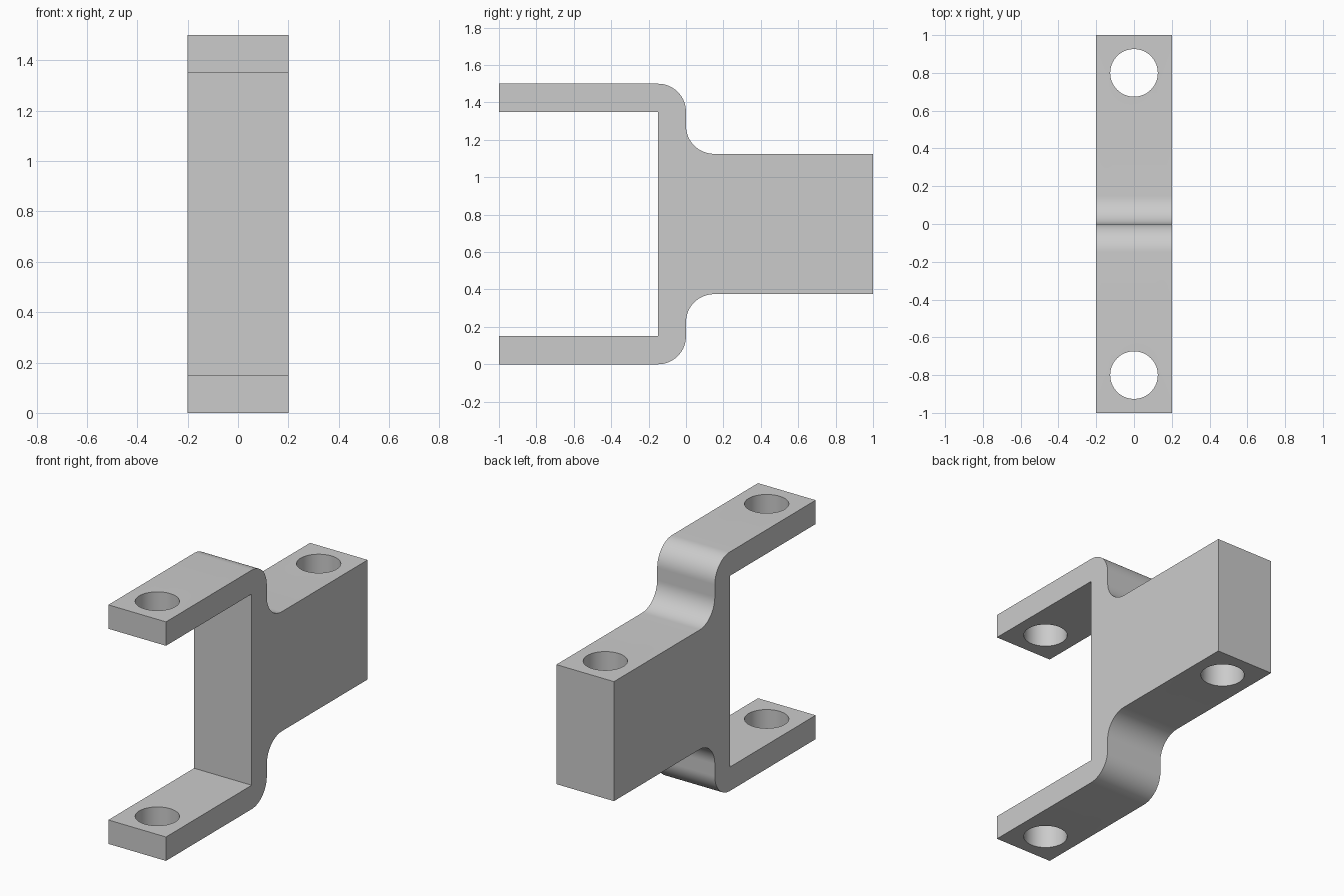
import bpy, bmesh
from math import cos, sin, radians

if "Cube" in bpy.data.objects:
    bpy.data.objects.remove(bpy.data.objects["Cube"])

HALF_W, MID_Z, R, STEPS = 0.2, 0.75, 0.15, 16


def arc(cy, cz, start, end):
    """Points of a bend of radius R in the y-z plane."""
    angles = [radians(start + (end - start) * i / STEPS) for i in range(STEPS + 1)]
    return [(cy + R * cos(a), cz + R * sin(a)) for a in angles]


# Upper half of the side profile, from the inner wall round to the block end
upper = [(-0.15, 1.35), (-1, 1.35), (-1, 1.5)]
upper += arc(-0.15, 1.35, 90, 0)
upper += arc(0.15, 1.275, 180, 270)
upper += [(1, 1.125)]
profile = upper + [(y, 2 * MID_Z - z) for y, z in reversed(upper)]

# Bracket body: profile extruded across x
bm = bmesh.new()
face = bm.faces.new([bm.verts.new((-HALF_W, y, z)) for y, z in profile])
ext = bmesh.ops.extrude_face_region(bm, geom=[face])
moved = [v for v in ext["geom"] if isinstance(v, bmesh.types.BMVert)]
bmesh.ops.translate(bm, verts=moved, vec=(2 * HALF_W, 0, 0))
bmesh.ops.recalc_face_normals(bm, faces=bm.faces)
mesh = bpy.data.meshes.new("clevis_bracket")
bm.to_mesh(mesh)
bm.free()
bracket = bpy.data.objects.new("clevis_bracket", mesh)
bpy.context.collection.objects.link(bracket)

# Pin holes through the fork arms and through the block
for y in (-0.8, 0.8):
    bpy.ops.mesh.primitive_cylinder_add(vertices=64, radius=0.126, depth=2,
                                        location=(0, y, MID_Z))
    cutter = bpy.context.object
    cutter.name = "pin_hole_cutter"
    cutter.hide_render = True
    mod = bracket.modifiers.new("pin_hole", "BOOLEAN")
    mod.operation, mod.solver, mod.object = "DIFFERENCE", "EXACT", cutter
    bpy.context.view_layer.objects.active = bracket
    bpy.ops.object.modifier_apply(modifier=mod.name)
    bpy.data.objects.remove(cutter)

# Smooth bends and holes, crisp edges
bpy.ops.object.select_all(action="DESELECT")
bracket.select_set(True)
bpy.context.view_layer.objects.active = bracket
bpy.ops.object.shade_smooth_by_angle(angle=radians(30))
